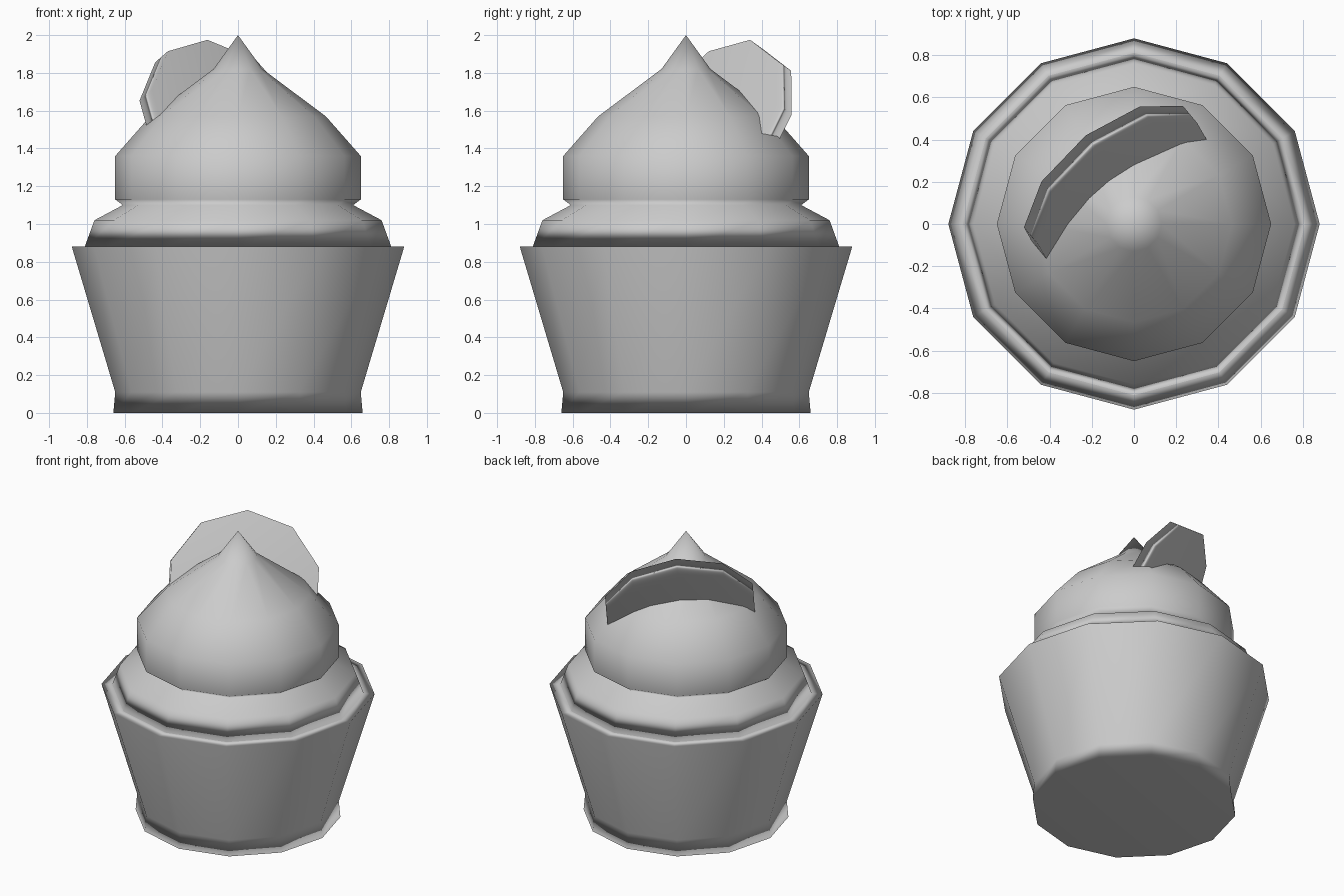
import bpy, bmesh
from math import sin, cos, tau
from mathutils import Matrix, Vector

if "Cube" in bpy.data.objects:
    bpy.data.objects.remove(bpy.data.objects["Cube"])


def lathe(name, profile, sides, matrix=None):
    """Spin a (radius, height) profile round z; radius 0 makes a point, other ends are capped."""
    bm = bmesh.new()
    rings = []
    for r, z in profile:
        if r == 0:
            rings.append([bm.verts.new((0, 0, z))] * sides)
        else:
            rings.append([bm.verts.new((r * cos(tau * i / sides), r * sin(tau * i / sides), z))
                          for i in range(sides)])
    for a, b in zip(rings, rings[1:]):
        for i in range(sides):
            j = (i + 1) % sides
            bm.faces.new(dict.fromkeys((a[i], a[j], b[j], b[i])))
    for ring, (r, z) in ((rings[0], profile[0]), (rings[-1], profile[-1])):
        if r > 0:
            bm.faces.new(ring)
    bmesh.ops.recalc_face_normals(bm, faces=bm.faces)
    mesh = bpy.data.meshes.new(name)
    bm.to_mesh(mesh)
    bm.free()
    mesh.shade_smooth()
    obj = bpy.data.objects.new(name, mesh)
    bpy.context.collection.objects.link(obj)
    if matrix:
        obj.matrix_world = matrix
    # soft edges that keep the large faces evenly shaded
    obj.modifiers.new("soft_edges", 'WEIGHTED_NORMAL')
    return obj


# Paper cup, with a small foot and a wide rim
lathe("cup", [(0.66, 0), (0.65, 0.11), (0.88, 0.88), (0.80, 0.88)], 12)

# Two tiers of frosting rising to a point
lathe("frosting", [(0.815, 0.87), (0.76, 1.02), (0.61, 1.10), (0.65, 1.13),
                   (0.65, 1.36), (0.465, 1.57), (0.13, 1.82), (0, 2.0)], 12)

# Round biscuit leaning back in the frosting, one corner pointing up
normal = Vector((0.558, -0.669, 0.486)).normalized()
up = Vector((-0.243, 0.429, 0.87))
up = (up - normal * up.dot(normal)).normalized()
side = normal.cross(up)
pose = Matrix((up, side, normal)).transposed().to_4x4()
pose.translation = (-0.04, 0.125, 1.54)
lathe("biscuit", [(0.5, -0.12), (0.5, 0)], 10, pose)
